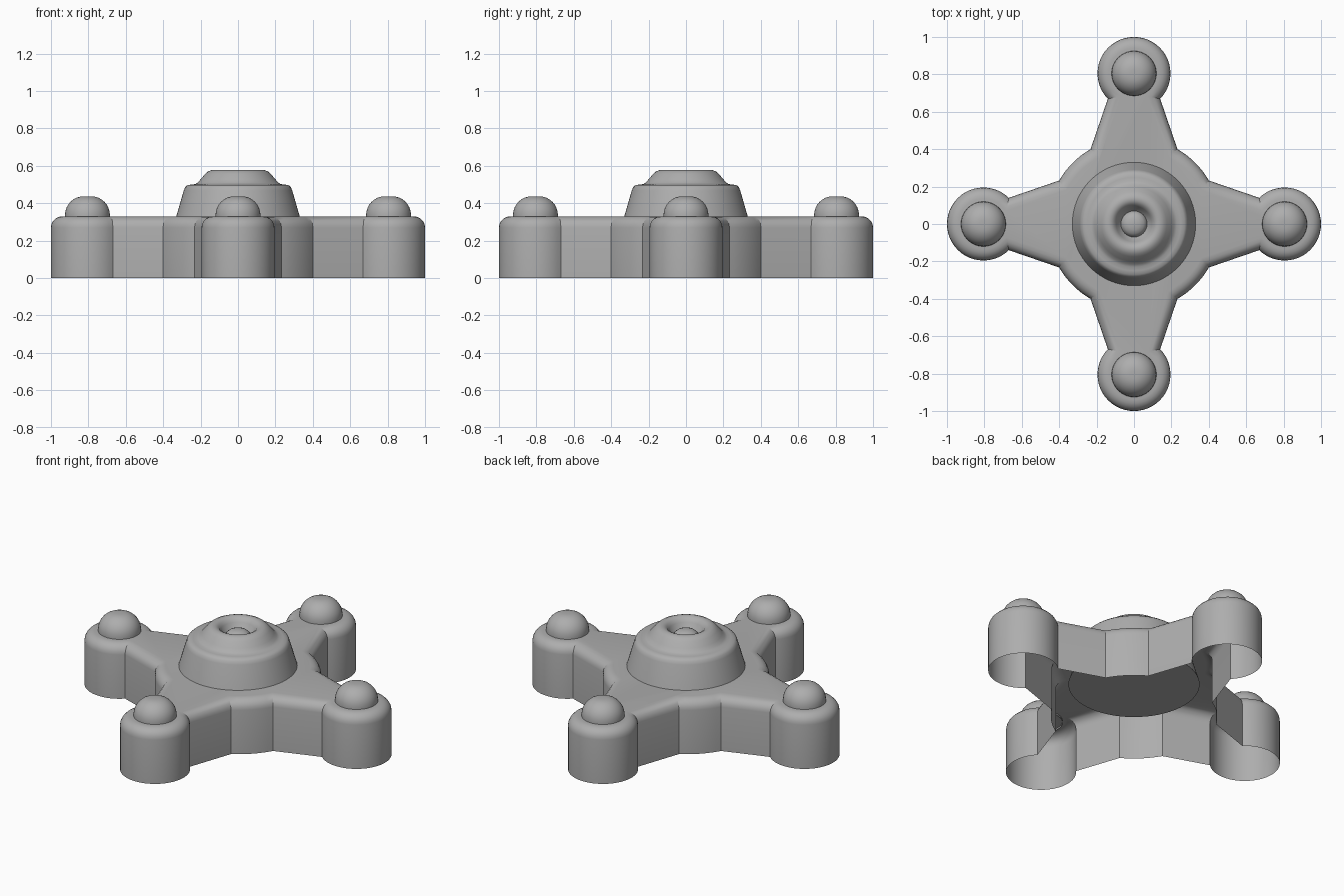
import bpy, bmesh, math
from mathutils import Matrix, Vector

cube = bpy.data.objects.get("Cube")
if cube:
    bpy.data.objects.remove(cube, do_unlink=True)

grey = bpy.data.materials.new("plain_grey")
grey.use_nodes = True
colour = (0.42, 0.42, 0.42, 1)
grey.diffuse_color = colour
grey.node_tree.nodes["Principled BSDF"].inputs["Base Color"].default_value = colour

BODY_TOP = 0.33
POST_X, POST_R = 0.805, 0.195


def finish(name, bm, angle=30):
    bmesh.ops.recalc_face_normals(bm, faces=bm.faces)
    mesh = bpy.data.meshes.new(name)
    bm.to_mesh(mesh)
    bm.free()
    mesh.materials.append(grey)
    obj = bpy.data.objects.new(name, mesh)
    bpy.context.collection.objects.link(obj)
    bpy.ops.object.select_all(action="DESELECT")
    obj.select_set(True)
    bpy.context.view_layer.objects.active = obj
    bpy.ops.object.shade_smooth_by_angle(angle=math.radians(angle))
    return obj


def lathe(name, profile, centre=(0, 0), steps=64, angle=30):
    """Spin a (radius, height) profile around a vertical axis."""
    bm = bmesh.new()
    verts = [bm.verts.new((r, 0, z)) for r, z in profile]
    edges = [bm.edges.new(pair) for pair in zip(verts, verts[1:])]
    bmesh.ops.spin(bm, geom=verts + edges, cent=(0, 0, 0), axis=(0, 0, 1),
                   angle=math.tau, steps=steps, use_duplicate=False)
    bmesh.ops.remove_doubles(bm, verts=bm.verts, dist=0.0005)
    bmesh.ops.translate(bm, verts=bm.verts, vec=(*centre, 0))
    return finish(name, bm, angle)


def arc(cx, radius, start, end, count):
    return [Vector((cx + radius * math.cos(start + (end - start) * i / count),
                    radius * math.sin(start + (end - start) * i / count), 0))
            for i in range(count + 1)]


# Outline of one quarter: round post end, then the hub arc up to the next arm
post_end = math.pi - math.asin(0.14 / POST_R)
hub_start = math.atan2(0.232, 0.40)
quarter = arc(POST_X, POST_R, -post_end, post_end, 36)
quarter += arc(0, 0.463, hub_start, math.pi / 2 - hub_start, 8)
outline = [Matrix.Rotation(k * math.pi / 2, 3, "Z") @ p
           for k in range(4) for p in quarter]

# Hollow body, open underneath, with a rounded top rim
bm = bmesh.new()
top = bm.faces.new([bm.verts.new((p.x, p.y, BODY_TOP)) for p in outline])
rim = list(top.edges)
skirt = bmesh.ops.extrude_edge_only(bm, edges=rim)["geom"]
for v in (g for g in skirt if isinstance(g, bmesh.types.BMVert)):
    v.co.z = 0
bmesh.ops.recalc_face_normals(bm, faces=bm.faces)
rim = [e for e in bm.edges if all(v.co.z > 0.1 for v in e.verts)]
bmesh.ops.bevel(bm, geom=rim, offset=0.06, offset_type="OFFSET", segments=5,
                profile=0.5, affect="EDGES", clamp_overlap=False)
finish("hollow_body", bm, 25)

# Central boss: tapered drum, stepped collar, dished top with a button
lathe("central_boss", [
    (0, 0.21), (0.365, 0.21), (0.33, 0.33), (0.29, 0.468), (0.283, 0.486),
    (0.27, 0.497), (0.25, 0.5), (0.23, 0.502), (0.215, 0.51), (0.2, 0.528),
    (0.175, 0.557), (0.16, 0.57), (0.143, 0.577), (0.125, 0.577),
    (0.108, 0.568), (0.095, 0.55), (0.083, 0.525), (0.07, 0.51),
    (0.066, 0.525), (0.052, 0.539), (0.03, 0.548), (0, 0.55)], angle=35)

# Rounded stud on each post
bend = 0.1
stud = [(0.12, BODY_TOP - 0.01)]
for i in range(9):
    a = i / 8 * math.pi / 2
    stud.append((0.12 - bend + bend * math.cos(a), 0.337 + bend * math.sin(a)))
stud.append((0, 0.437))
for side, centre in {"left": (POST_X, 0), "right": (-POST_X, 0),
                     "front": (0, -POST_X), "back": (0, POST_X)}.items():
    lathe(side + "_stud", stud, centre, 40)
